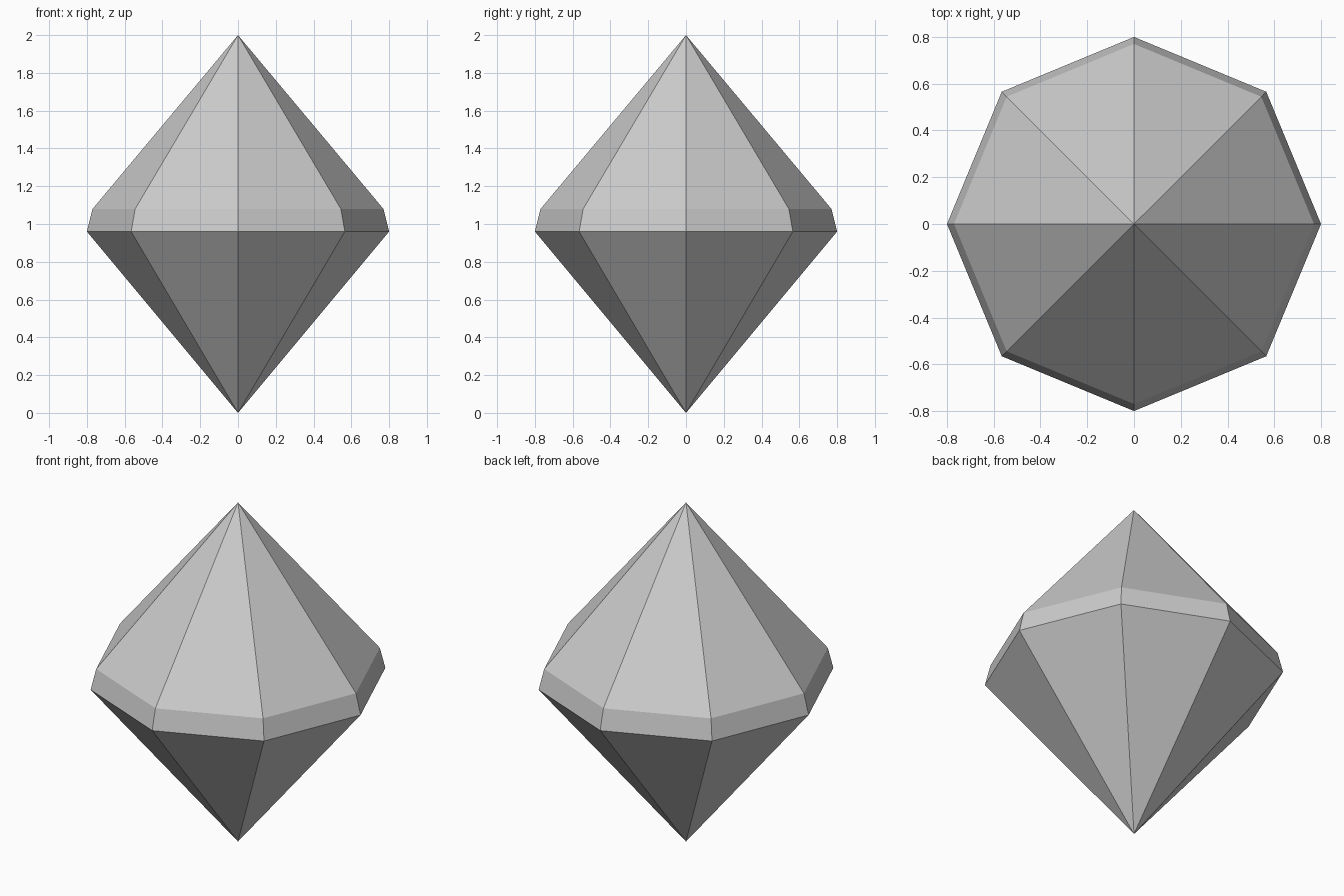
import bpy
import bmesh
from math import cos, sin, tau

cube = bpy.data.objects.get("Cube")
if cube:
    bpy.data.objects.remove(cube, do_unlink=True)

SIDES = 8
BOTTOM_TIP, TOP_TIP = 0.0, 2.0
GIRDLE = [(0.8, 0.96), (0.77, 1.08)]  # radius, height

# Plain grey stone
grey = bpy.data.materials.new("grey_stone")
grey.use_nodes = True
colour = (0.6, 0.6, 0.6, 1)
grey.diffuse_color = colour
grey.node_tree.nodes["Principled BSDF"].inputs["Base Color"].default_value = colour

# Faceted gem: two eight-sided rings closed by a point at each end
bm = bmesh.new()
lower, upper = [
    [bm.verts.new((r * cos(tau * i / SIDES), r * sin(tau * i / SIDES), z))
     for i in range(SIDES)]
    for r, z in GIRDLE
]
bottom = bm.verts.new((0, 0, BOTTOM_TIP))
top = bm.verts.new((0, 0, TOP_TIP))
for i in range(SIDES):
    j = (i + 1) % SIDES
    bm.faces.new((bottom, lower[j], lower[i]))
    bm.faces.new((lower[i], lower[j], upper[j], upper[i]))
    bm.faces.new((upper[i], upper[j], top))
bmesh.ops.recalc_face_normals(bm, faces=bm.faces)

mesh = bpy.data.meshes.new("gem")
bm.to_mesh(mesh)
bm.free()
mesh.materials.append(grey)
gem = bpy.data.objects.new("gem", mesh)
bpy.context.collection.objects.link(gem)
